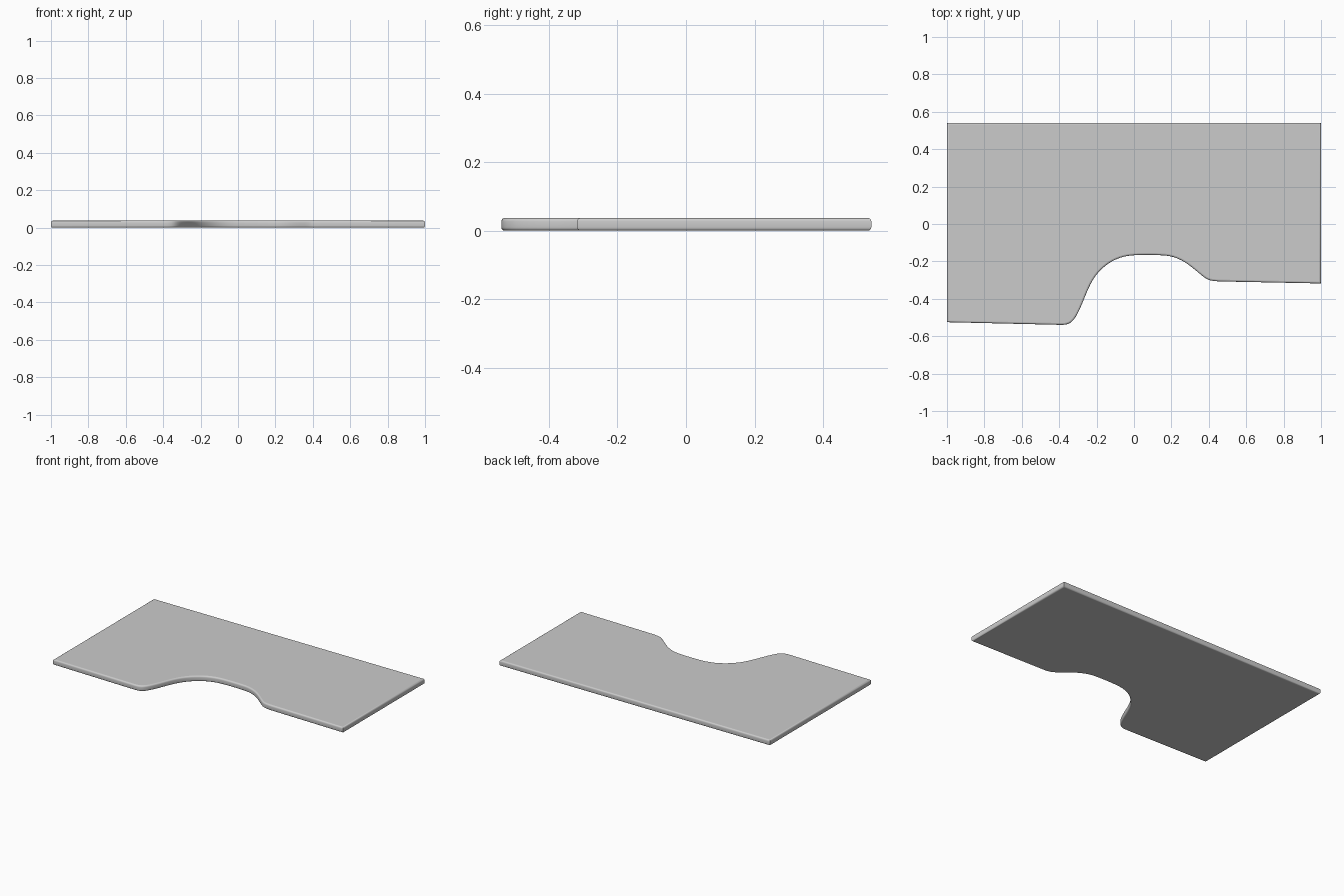
import bpy, bmesh
from mathutils import Vector
from mathutils.geometry import interpolate_bezier

if "Cube" in bpy.data.objects:
    bpy.data.objects.remove(bpy.data.objects["Cube"])

HEIGHT = 0.037
ROUND = 0.01

# Front edge cutout: bezier spans as (start, handle, handle, end), right to left
spans = [
    ((0.46, -0.307), (0.39, -0.304), (0.39, -0.297), (0.33, -0.248)),
    ((0.33, -0.248), (0.27, -0.198), (0.22, -0.167), (0.14, -0.167)),
    ((0.14, -0.167), (0.10, -0.165), (0.05, -0.165), (0.00, -0.167)),
    ((0.00, -0.167), (-0.08, -0.171), (-0.142, -0.204), (-0.193, -0.262)),
    ((-0.193, -0.262), (-0.240, -0.316), (-0.260, -0.390), (-0.290, -0.455)),
    ((-0.290, -0.455), (-0.325, -0.531), (-0.345, -0.541), (-0.400, -0.539)),
]
cutout = []
for span in spans:
    cutout += interpolate_bezier(*[Vector((x, y, 0)) for x, y in span], 10)[:-1]
cutout.append(Vector((*spans[-1][3], 0)))

# Whole desktop outline
outline = [Vector((-1, 0.541, 0)), Vector((1, 0.541, 0)), Vector((1, -0.318, 0))]
outline += cutout + [Vector((-1, -0.525, 0))]

# Slab: fill, extrude up, round the top and bottom rims
bm = bmesh.new()
base = bm.faces.new([bm.verts.new(p) for p in outline])
ext = bmesh.ops.extrude_face_region(bm, geom=[base], use_keep_orig=True)
bmesh.ops.translate(bm, vec=(0, 0, HEIGHT),
                    verts=[g for g in ext["geom"] if isinstance(g, bmesh.types.BMVert)])
bmesh.ops.recalc_face_normals(bm, faces=bm.faces)
rims = [e for e in bm.edges if abs(e.verts[0].co.z - e.verts[1].co.z) < 1e-5]
bmesh.ops.bevel(bm, geom=rims, offset=ROUND, segments=4, profile=0.5, affect='EDGES')
bmesh.ops.recalc_face_normals(bm, faces=bm.faces)

mesh = bpy.data.meshes.new("desktop")
bm.to_mesh(mesh)
bm.free()
desktop = bpy.data.objects.new("desktop", mesh)
bpy.context.collection.objects.link(desktop)
bpy.context.view_layer.objects.active = desktop
desktop.select_set(True)
bpy.ops.object.shade_smooth_by_angle()

# Keep the large flat faces flat-shaded
for poly in mesh.polygons:
    if poly.area > 0.5:
        poly.use_smooth = False
